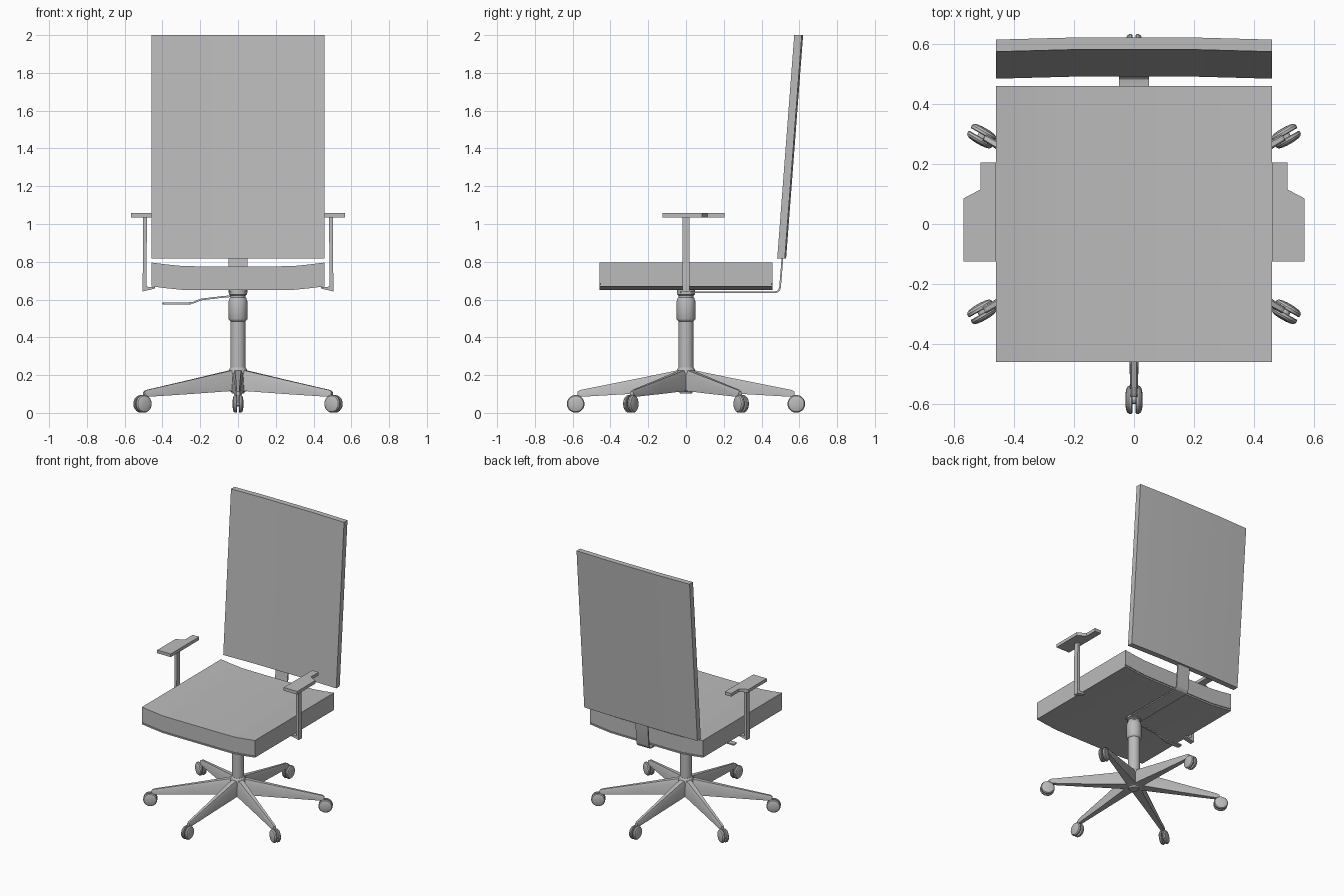
import bpy, bmesh, math
from mathutils import Matrix, Vector

cube = bpy.data.objects.get("Cube")
if cube:
    bpy.data.objects.remove(cube, do_unlink=True)

grey = bpy.data.materials.new("plain grey")
grey.use_nodes = True
grey.diffuse_color = (0.5, 0.5, 0.5, 1)
grey.node_tree.nodes["Principled BSDF"].inputs["Base Color"].default_value = (0.5, 0.5, 0.5, 1)


def finish(name, bm, matrix=None):
    """Turn a bmesh into a named grey object with sharp-edged smooth shading."""
    if matrix:
        bm.transform(matrix)
    bmesh.ops.recalc_face_normals(bm, faces=bm.faces)
    mesh = bpy.data.meshes.new(name)
    bm.to_mesh(mesh)
    bm.free()
    mesh.materials.append(grey)
    obj = bpy.data.objects.new(name, mesh)
    bpy.context.collection.objects.link(obj)
    bpy.ops.object.select_all(action='DESELECT')
    obj.select_set(True)
    bpy.context.view_layer.objects.active = obj
    bpy.ops.object.shade_smooth_by_angle(angle=math.radians(30))
    return obj


def loft(name, rings, matrix=None):
    """Skin a list of equal-length closed rings and cap both ends."""
    bm = bmesh.new()
    loops = [[bm.verts.new(p) for p in ring] for ring in rings]
    n = len(loops[0])
    for a, b in zip(loops, loops[1:]):
        for i in range(n):
            j = (i + 1) % n
            bm.faces.new((a[i], a[j], b[j], b[i]))
    bm.faces.new(loops[0])
    bm.faces.new(loops[-1])
    return finish(name, bm, matrix)


def prism(name, outline, low, high, axis):
    """Extrude a 2D outline along x, y or z."""
    def place(p, d):
        q = list(p)
        q.insert("xyz".index(axis), d)
        return q
    return loft(name, [[place(p, d) for p in outline] for d in (low, high)])


def lathe(name, profile, matrix=None, sides=28):
    """Revolve (radius, height) pairs about z."""
    turns = [2 * math.pi * i / sides for i in range(sides)]
    return loft(name, [[(r * math.cos(t), r * math.sin(t), z) for t in turns]
                       for r, z in profile], matrix)


def ribbon(path, thickness):
    """Outline of a flat strip that follows a 2D path."""
    pts = [Vector(p) for p in path]
    sides = []
    for i, p in enumerate(pts):
        d = (pts[min(i + 1, len(pts) - 1)] - pts[max(i - 1, 0)]).normalized()
        sides.append(Vector((-d.y, d.x)) * thickness / 2)
    return ([tuple(p + s) for p, s in zip(pts, sides)]
            + [tuple(p - s) for p, s in zip(reversed(pts), reversed(sides))])


# Seat cushion and the thin shell below it, dished along x
HALF = 0.458
seat_curve = [(-HALF, 0.02), (-0.38, 0.01), (-0.29, 0.001), (-0.2, 0),
              (0.2, 0), (0.29, 0.001), (0.38, 0.01), (HALF, 0.02)]


def dished(low, high):
    return ([(x, low + h) for x, h in seat_curve]
            + [(x, high + h) for x, h in reversed(seat_curve)])


prism("seat_cushion", dished(0.665, 0.776), -0.458, 0.458, "y")
prism("seat_shell", dished(0.65, 0.66), -0.458, 0.458, "y")
prism("seat_core", dished(0.655, 0.67), -0.452, 0.452, "y")

# Leaning backrest cushion and rear shell, bowed slightly backwards
back_curve = [(-HALF, -0.007), (-0.2, 0), (0.2, 0), (HALF, -0.007)]


def back_panel(name, front, rear):
    def ring(z, y):
        slope = [(x, y + front + b, z) for x, b in back_curve]
        return slope + [(x, y + rear + b, z) for x, b in reversed(back_curve)]
    loft(name, [ring(0.818, 0.49), ring(2.0, 0.58)])


back_panel("backrest_cushion", 0, 0.031)
back_panel("backrest_shell", 0.031, 0.04)

# Flat bent bracket joining seat and backrest
bracket = [(-0.03, 0.638), (0.465, 0.638), (0.483, 0.641), (0.493, 0.65),
           (0.498, 0.665), (0.513, 0.85)]
prism("back_bracket", ribbon(bracket, 0.009), -0.05, 0.05, "x")

# Armrests: notched pad, slim post and foot reaching under the seat
pad = [(0.458, -0.125), (0.567, -0.125), (0.567, 0.085), (0.51, 0.115),
       (0.51, 0.205), (0.458, 0.205)]
post = [(0.482, 1.036), (0.502, 1.036), (0.505, 0.643), (0.44, 0.658),
        (0.44, 0.667), (0.485, 0.668)]
for side, sign in (("left", 1), ("right", -1)):
    prism(side + "_arm_pad", [(x * sign, y) for x, y in pad], 1.034, 1.057, "z")
    prism(side + "_arm_post", [(x * sign, z) for x, z in post], -0.018, 0.018, "y")

# Gas lift column
lathe("column", [(0.04, 0.2), (0.04, 0.485), (0.046, 0.49), (0.05, 0.497),
                 (0.05, 0.59), (0.044, 0.608), (0.04, 0.612), (0.04, 0.622),
                 (0.047, 0.626), (0.047, 0.652)])

# Height lever with a flat paddle
lever = [(0, 0.621), (-0.09, 0.613), (-0.19, 0.601), (-0.21, 0.595),
         (-0.235, 0.584), (-0.26, 0.581), (-0.3, 0.58)]
prism("lever_rod", ribbon(lever, 0.009), -0.007, 0.007, "y")
prism("lever_paddle", [(-0.25, -0.008), (-0.29, -0.02), (-0.395, -0.02),
                       (-0.4, -0.012), (-0.4, 0.012), (-0.395, 0.02),
                       (-0.29, 0.02), (-0.25, 0.008)], 0.575, 0.584, "z")

# Hub and six tapering legs with twin-wheel casters
lathe("base_hub", [(0.032, 0.102), (0.036, 0.112), (0.055, 0.118), (0.053, 0.215),
                   (0.046, 0.232), (0.041, 0.24)])


def leg_ring(r, top, bottom, wide, narrow):
    mid = top - 0.25 * (top - bottom)
    return [(r, -wide, bottom), (r, wide, bottom), (r, narrow * 1.3, mid),
            (r, narrow * 0.8, top), (r, -narrow * 0.8, top), (r, -narrow * 1.3, mid)]


wheel = [(0.044, 0.005), (0.047, 0.008), (0.047, 0.016), (0.042, 0.023),
         (0.03, 0.027), (0.012, 0.029)]
for k in range(6):
    turn = Matrix.Rotation(math.radians(30 + 60 * k), 4, 'Z')
    tag = "_" + str(k + 1)
    loft("leg" + tag, [leg_ring(0.03, 0.228, 0.115, 0.034, 0.022),
                       leg_ring(0.07, 0.22, 0.115, 0.032, 0.02),
                       leg_ring(0.3, 0.173, 0.1, 0.021, 0.014),
                       leg_ring(0.56, 0.121, 0.085, 0.012, 0.009),
                       leg_ring(0.575, 0.112, 0.087, 0.011, 0.008)], turn)
    hub = turn @ Matrix.Translation((0.584, 0, 0.048))
    for side, angle in (("a", 90), ("b", -90)):
        lathe("caster_wheel" + tag + side, wheel,
              hub @ Matrix.Rotation(math.radians(angle), 4, 'X'), 20)
    lathe("caster_axle" + tag, [(0.014, -0.012), (0.014, 0.012)],
          hub @ Matrix.Rotation(math.radians(90), 4, 'X'), 12)
    lathe("caster_stem" + tag, [(0.009, 0), (0.009, 0.05)],
          hub @ Matrix.Translation((-0.018, 0, 0)), 12)
